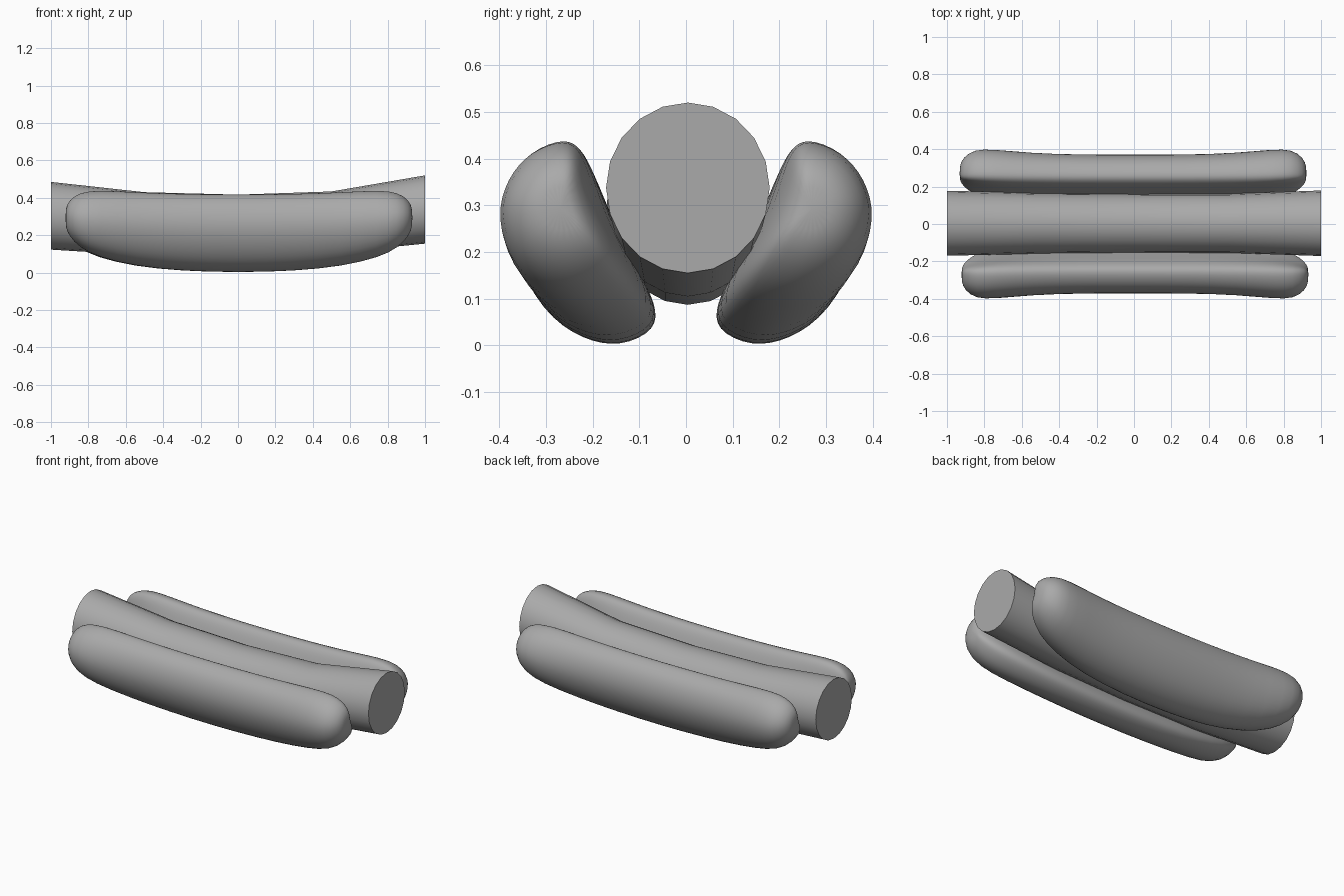
import bpy
import bmesh
import math

cube = bpy.data.objects.get("Cube")
if cube:
    bpy.data.objects.remove(cube, do_unlink=True)

GREY = (0.4, 0.4, 0.4, 1.0)
grey = bpy.data.materials.new("plain grey")
grey.use_nodes = True
grey.diffuse_color = GREY
grey.node_tree.nodes["Principled BSDF"].inputs["Base Color"].default_value = GREY


def loft(name, rings):
    """Skin a list of rings into a closed, smooth shaded object."""
    bm = bmesh.new()
    loops = [[bm.verts.new(p) for p in ring] for ring in rings]
    n = len(loops[0])
    for a, b in zip(loops, loops[1:]):
        for i in range(n):
            j = (i + 1) % n
            bm.faces.new((a[i], a[j], b[j], b[i]))
    bm.faces.new(loops[0])
    bm.faces.new(loops[-1])
    bmesh.ops.recalc_face_normals(bm, faces=bm.faces[:])
    mesh = bpy.data.meshes.new(name)
    bm.to_mesh(mesh)
    bm.free()
    mesh.materials.append(grey)
    obj = bpy.data.objects.new(name, mesh)
    bpy.context.collection.objects.link(obj)
    bpy.ops.object.select_all(action="DESELECT")
    obj.select_set(True)
    bpy.context.view_layer.objects.active = obj
    bpy.ops.object.shade_smooth_by_angle(angle=math.radians(40))
    return obj


def sausage_ring(x, bottom, top, sides=20):
    mid, half = (bottom + top) / 2, (top - bottom) / 2
    width = half * 0.96
    ring = []
    for i in range(sides):
        t = math.tau * i / sides
        ring.append((x, 0.004 + width * math.sin(t), mid + half * math.cos(t)))
    return ring


def bun_ring(x, low, high, thick, sides=24, power=2.5):
    """Tilted rounded section from low to high (y, z), bulging outward."""
    dy, dz = high[0] - low[0], high[1] - low[1]
    length = math.hypot(dy, dz)
    normal = (-dz / length, dy / length)
    ring = []
    for i in range(sides):
        t = math.tau * i / sides
        c, s = math.cos(t), math.sin(t)
        along = math.copysign(abs(c) ** (2 / power), c)
        across = math.copysign(abs(s) ** (2 / power), s)
        out = thick * (across + 0.48 * (1 - along * along))
        y = (low[0] + high[0]) / 2 + dy / 2 * along + normal[0] * out
        z = (low[1] + high[1]) / 2 + dz / 2 * along + normal[1] * out
        ring.append((x, y, z))
    return ring


# Sausage, gently bent upward at both ends
loft("sausage", [sausage_ring(*s) for s in (
    (-1, 0.123, 0.485), (-0.5, 0.092, 0.43), (0, 0.087, 0.417),
    (0.5, 0.105, 0.434), (1, 0.155, 0.52))])

# Half of a bun: distance from the middle, low edge, high edge, thickness
HALF = (
    (0.0, (-0.10, 0.012), (-0.29, 0.41), 0.112),
    (0.3, (-0.103, 0.020), (-0.29, 0.413), 0.112),
    (0.55, (-0.12, 0.045), (-0.292, 0.422), 0.113),
    (0.75, (-0.16, 0.092), (-0.297, 0.435), 0.116),
    (0.85, (-0.20, 0.14), (-0.297, 0.425), 0.103),
    (0.91, (-0.23, 0.20), (-0.282, 0.385), 0.068),
    (0.928, (-0.25, 0.25), (-0.277, 0.34), 0.03),
)
stations = [(-x, *rest) for x, *rest in HALF[:0:-1]] + list(HALF)

# Two bun halves, the back one turned half way round
for name, turn in (("front_bun", 1), ("back_bun", -1)):
    rings = [[(turn * (x + 0.005), turn * y, z)
              for x, y, z in bun_ring(*s)] for s in stations]
    bun = loft(name, rings)
    smooth = bun.modifiers.new("rounding", "SUBSURF")
    smooth.levels = smooth.render_levels = 1
